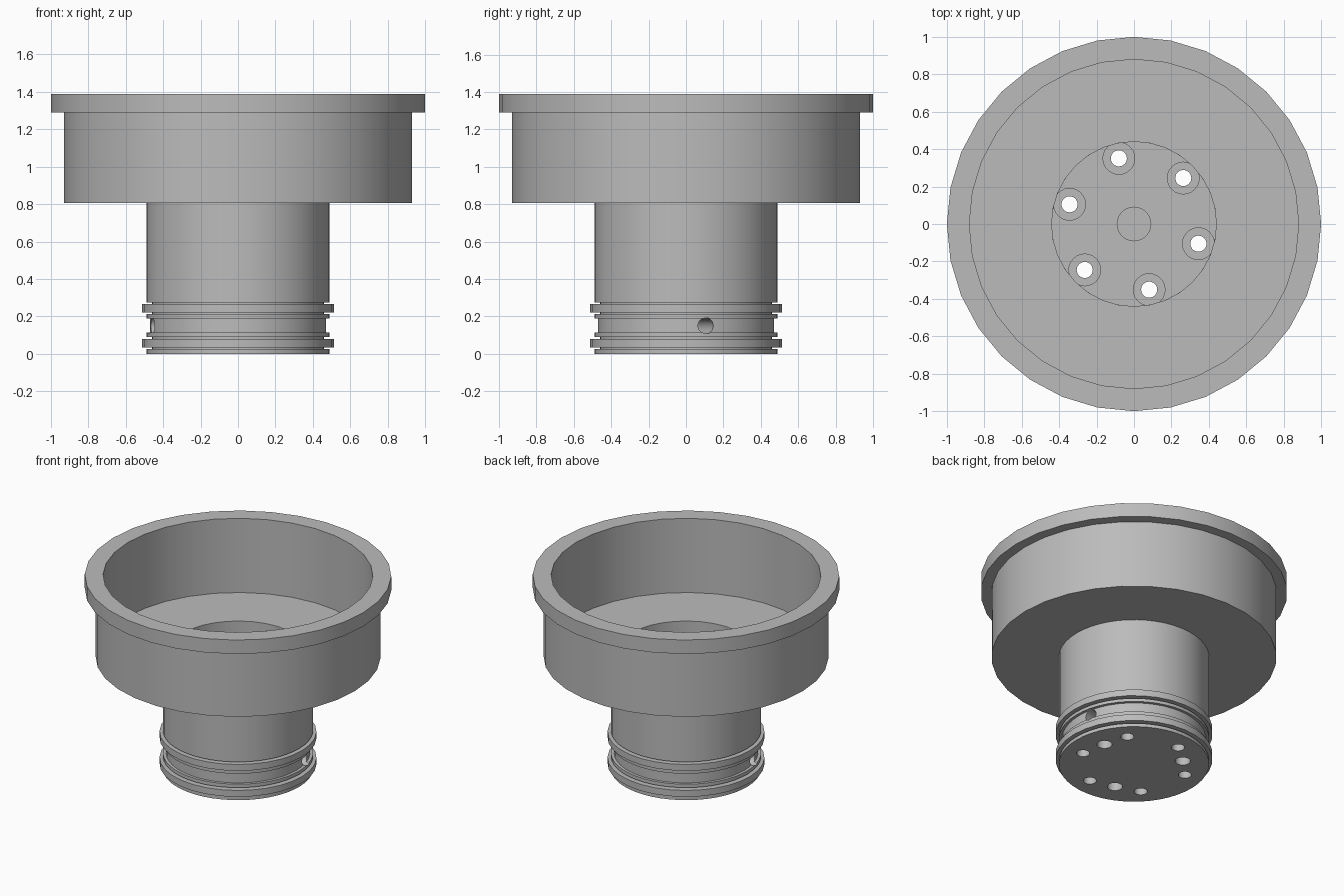
import bpy, math
from mathutils import Matrix, Vector

default = bpy.data.objects.get("Cube")
if default:
    bpy.data.objects.remove(default, do_unlink=True)

GREY = 0.5
metal = bpy.data.materials.new("machined_grey")
metal.use_nodes = True
metal.diffuse_color = (GREY, GREY, GREY, 1)
metal.node_tree.nodes["Principled BSDF"].inputs["Base Color"].default_value = (GREY, GREY, GREY, 1)


def add_mesh(name, verts, faces):
    mesh = bpy.data.meshes.new(name)
    mesh.from_pydata(verts, [], faces)
    mesh.materials.append(metal)
    obj = bpy.data.objects.new(name, mesh)
    bpy.context.collection.objects.link(obj)
    return obj


def lathe(name, profile, sides, closed):
    """Spin (radius, z) points, listed upward on the outside, around z.
    Open profiles are capped with flat discs."""
    n = len(profile)
    verts = [(r * math.cos(2 * math.pi * s / sides), r * math.sin(2 * math.pi * s / sides), z)
             for r, z in profile for s in range(sides)]
    faces = []
    for i in range(n if closed else n - 1):
        a, b = i * sides, (i + 1) % n * sides
        for s in range(sides):
            t = (s + 1) % sides
            faces.append((a + s, a + t, b + t, b + s))
    if not closed:
        faces.append(tuple(reversed(range(sides))))
        faces.append(tuple(range((n - 1) * sides, n * sides)))
    return add_mesh(name, verts, faces)


def smooth(obj):
    bpy.ops.object.select_all(action="DESELECT")
    obj.select_set(True)
    bpy.context.view_layer.objects.active = obj
    bpy.ops.object.shade_smooth_by_angle(angle=math.radians(30))


def polar(radius, degrees):
    a = math.radians(degrees)
    return Vector((radius * math.cos(a), radius * math.sin(a), 0))


def drill(target, radius, bottom, top, place):
    """Cut a round hole; place positions a cylinder running along local z."""
    cutter = lathe("drill_cutter", [(radius, bottom), (radius, top)], 24, False)
    cutter.data.transform(place)
    cutter.hide_render = True
    mod = target.modifiers.new("hole", "BOOLEAN")
    mod.operation = "DIFFERENCE"
    mod.solver = "EXACT"
    mod.object = cutter
    bpy.context.view_layer.objects.active = target
    bpy.ops.object.modifier_apply(modifier=mod.name)
    bpy.data.objects.remove(cutter, do_unlink=True)


# Wide bowl with a rim lip and an open floor
bowl = lathe("bowl", [(0.44, 0.805), (0.93, 0.805), (0.93, 1.29), (1, 1.29),
                      (1, 1.39), (0.88, 1.39), (0.88, 0.856), (0.44, 0.856)], 32, True)

# Hollow stem with two seal grooves and a recessed neck
stem = lathe("stem", [(0.49, 0), (0.49, 0.025), (0.46, 0.025), (0.46, 0.09),
                      (0.49, 0.09), (0.49, 0.115), (0.47, 0.115), (0.47, 0.19),
                      (0.49, 0.19), (0.49, 0.213), (0.46, 0.213), (0.46, 0.275),
                      (0.49, 0.275), (0.49, 0.805), (0.44, 0.805), (0.44, 0.3)], 48, False)

# Central blind bore and the cross passage that meets it
PASSAGE = 13
drill(stem, 0.09, 0.1, 0.5, Matrix())
drill(stem, 0.042, -0.7, 0.7, Matrix.Translation((0, 0, 0.15))
      @ Matrix.Rotation(math.radians(PASSAGE), 4, "Z") @ Matrix.Rotation(math.pi / 2, 4, "Y"))

# Six counterbored bolt holes
for i in range(6):
    place = Matrix.Translation(polar(0.36, PASSAGE + 30 + 60 * i))
    drill(stem, 0.085, 0.2, 0.4, place)
    drill(stem, 0.043, -0.1, 0.4, place)

# Three blind holes in the underside
for i in range(3):
    drill(stem, 0.05, -0.1, 0.1, Matrix.Translation(polar(0.32, PASSAGE + 120 * i)))

# Seal rings seated in the grooves
rings = [lathe(name, [(0.455, z), (0.512, z), (0.512, z + 0.046), (0.455, z + 0.046)], 32, True)
         for name, z in (("lower_seal_ring", 0.034), ("upper_seal_ring", 0.221))]

for part in [bowl, stem] + rings:
    smooth(part)
